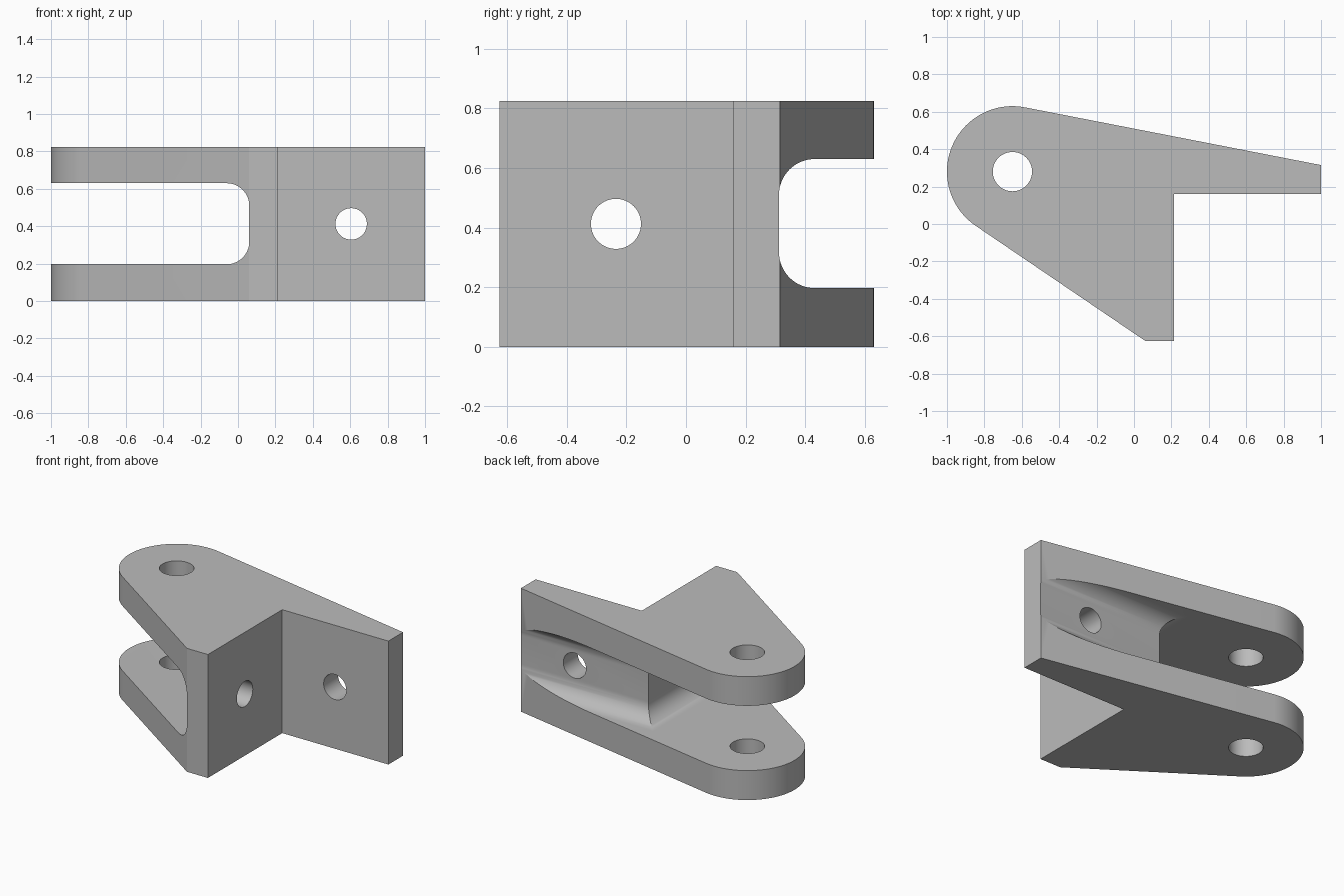
import bpy, bmesh, math
from mathutils import Vector, Matrix

if "Cube" in bpy.data.objects:
    bpy.data.objects.remove(bpy.data.objects["Cube"], do_unlink=True)

HEIGHT = 0.825
LUG = Vector((-0.65, 0.28))     # centre of the rounded lug
LUG_R = 0.35
WALL_X, WALL_Y = 0.06, 0.312    # inner faces of the two walls
SLOT_LOW, SLOT_HIGH = 0.197, 0.63
FILLET = 0.12

grey = bpy.data.materials.new("plain_grey")
grey.use_nodes = True
GREY = (0.5, 0.5, 0.5, 1)
grey.diffuse_color = GREY
grey.node_tree.nodes["Principled BSDF"].inputs["Base Color"].default_value = GREY


def arc(centre, radius, start, end, steps):
    """Points on an arc, angles in radians."""
    return [(centre[0] + radius * math.cos(start + (end - start) * i / steps),
             centre[1] + radius * math.sin(start + (end - start) * i / steps))
            for i in range(steps + 1)]


def tangent_angle(point, side):
    """Angle on the lug where a line from the point touches it."""
    d = Vector(point) - LUG
    return math.atan2(d.y, d.x) + side * math.acos(LUG_R / d.length)


def prism(name, profile, place, start, end):
    """Extrude a 2D profile; place maps (u, v, depth) to a position."""
    bm = bmesh.new()
    low = [bm.verts.new(place(u, v, start)) for u, v in profile]
    high = [bm.verts.new(place(u, v, end)) for u, v in profile]
    bm.faces.new(low)
    bm.faces.new(high)
    n = len(profile)
    for i in range(n):
        j = (i + 1) % n
        bm.faces.new((low[i], low[j], high[j], high[i]))
    bmesh.ops.recalc_face_normals(bm, faces=bm.faces)
    mesh = bpy.data.meshes.new(name)
    bm.to_mesh(mesh)
    bm.free()
    mesh.materials.append(grey)
    obj = bpy.data.objects.new(name, mesh)
    bpy.context.collection.objects.link(obj)
    return obj


def along_x(u, v, d): return (d, u, v)
def along_y(u, v, d): return (u, d, v)
def along_z(u, v, d): return (u, v, d)


def slot_profile(wall, side):
    """Open slot ending in two filleted corners at the wall."""
    u = wall + side * FILLET
    far = wall + side * 3
    lower = arc((u, SLOT_LOW + FILLET), FILLET, -math.pi / 2, 0, 16)
    upper = arc((u, SLOT_HIGH - FILLET), FILLET, 0, math.pi / 2, 16)
    rounded = [(u - side * (p - u), v) for p, v in lower + upper]
    return [(far, SLOT_LOW)] + rounded + [(far, SLOT_HIGH)]


def hole_profile(centre, radius):
    return arc(centre, radius, 0, 2 * math.pi, 64)[:-1]


# Bracket body: rounded lug tapering into two walls
tip, foot = (1, 0.315), (WALL_X, -0.625)
a0 = tangent_angle(tip, 1)
a1 = tangent_angle(foot, -1) + 2 * math.pi
outline = [foot, (0.215, -0.625), (0.215, 0.16), (1, 0.16), tip]
outline += arc(LUG, LUG_R, a0, a1, 56)
body = prism("clevis_bracket", outline, along_z, 0, HEIGHT)

# Slot between the lugs and the three bolt holes
MID = HEIGHT / 2
cutters = [
    prism("slot_cutter_front", slot_profile(WALL_X, -1), along_y, -2, 2),
    prism("slot_cutter_back", slot_profile(WALL_Y, 1), along_x, -2, 2),
    prism("pin_hole_cutter", hole_profile(LUG, 0.105), along_z, -1, 2),
    prism("flange_hole_cutter", hole_profile((0.605, MID), 0.084), along_y, -1, 1),
    prism("wall_hole_cutter", hole_profile((-0.235, MID), 0.084), along_x, -0.3, 0.5),
]
# Mirrored slot profiles must open the right way: away from each wall
for cutter in cutters:
    cutter.hide_render = True
    cutter.hide_viewport = False
    mod = body.modifiers.new(cutter.name, "BOOLEAN")
    mod.operation = "DIFFERENCE"
    mod.solver = "EXACT"
    mod.object = cutter

# Apply the cuts, drop the cutters and shade the curves smooth
bpy.context.view_layer.objects.active = body
bpy.ops.object.select_all(action="DESELECT")
body.select_set(True)
for mod in list(body.modifiers):
    bpy.ops.object.modifier_apply(modifier=mod.name)
for cutter in cutters:
    bpy.data.objects.remove(cutter, do_unlink=True)
bpy.ops.object.shade_smooth_by_angle(angle=math.radians(25))
